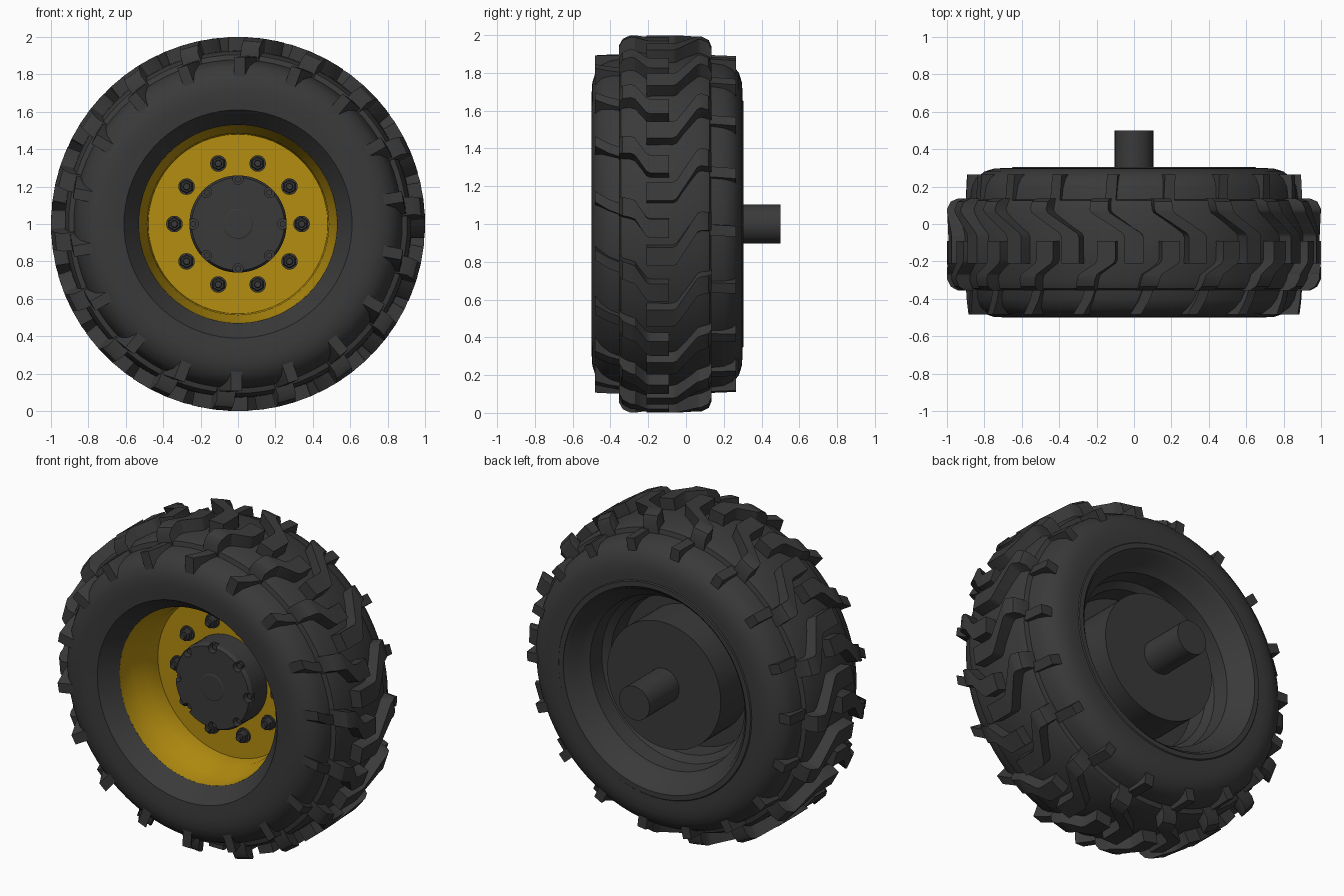
import bpy, bmesh
from math import sin, cos, pi, radians

if "Cube" in bpy.data.objects:
    bpy.data.objects.remove(bpy.data.objects["Cube"])


def material(name, rgb):
    m = bpy.data.materials.new(name)
    m.diffuse_color = (*rgb, 1)
    m.use_nodes = True
    m.node_tree.nodes["Principled BSDF"].inputs["Base Color"].default_value = m.diffuse_color
    return m


DARK = material("dark_rubber", (0.042, 0.042, 0.042))
YELLOW = material("yellow_paint", (0.46, 0.27, 0.005))
LUGS = 18
PITCH = 2 * pi / LUGS


def polar(r, t, y):
    """Point on the wheel: radius, angle from the top, position along the axle."""
    return (r * sin(t), y, 1 + r * cos(t))


def finish(bm, name, mat, angle=30):
    bmesh.ops.remove_doubles(bm, verts=bm.verts, dist=1e-5)
    bmesh.ops.recalc_face_normals(bm, faces=bm.faces)
    me = bpy.data.meshes.new(name)
    bm.to_mesh(me)
    bm.free()
    me.materials.append(mat)
    me.polygons.foreach_set("use_smooth", [True] * len(me.polygons))
    me.set_sharp_from_angle(angle=radians(angle))
    ob = bpy.data.objects.new(name, me)
    bpy.context.collection.objects.link(ob)
    return ob


def add_lathe(bm, profile, seg=64, radius=0, at=0, closed=False):
    """Revolve (r, y) points about an axle-parallel line placed at (radius, at)."""
    cx, _, cz = polar(radius, at, 0)
    rings = []
    for r, y in profile:
        rings.append([bm.verts.new((cx + r * sin(2 * pi * i / seg), y,
                                    cz + r * cos(2 * pi * i / seg))) for i in range(seg)])
    pairs = list(zip(rings, rings[1:]))
    if closed:
        pairs.append((rings[-1], rings[0]))
    else:
        bm.faces.new(rings[0])
        bm.faces.new(rings[-1])
    for a, b in pairs:
        for i in range(seg):
            j = (i + 1) % seg
            bm.faces.new((a[i], a[j], b[j], b[i]))


def lathe(name, profile, mat, seg=64, closed=False):
    bm = bmesh.new()
    add_lathe(bm, profile, seg, closed=closed)
    return finish(bm, name, mat)


def lug_row(name, stations, phase, half):
    """Ring of lugs; stations are (y, angle offset, outer radius, inner radius)."""
    bm = bmesh.new()
    for k in range(LUGS):
        base = phase + k * PITCH
        rows = []
        for y, off, ro, ri in stations:
            t = base + off
            rows.append([bm.verts.new(polar(r, t + w, y)) for r, w in
                         ((ri, -half * 1.15), (ro, -half), (ro, half), (ri, half * 1.15))])
        bm.faces.new(rows[0])
        bm.faces.new(rows[-1])
        for a, b in zip(rows, rows[1:]):
            for i in range(4):
                j = (i + 1) % 4
                bm.faces.new((a[i], a[j], b[j], b[i]))
    return finish(bm, name, DARK, 32)


# Tyre carcass
lathe("tyre_carcass", [
    (0.53, -0.39), (0.61, -0.492), (0.65, -0.495), (0.70, -0.499), (0.75, -0.496),
    (0.80, -0.48), (0.845, -0.445), (0.868, -0.40), (0.878, -0.352), (0.905, -0.345),
    (0.925, -0.30), (0.93, -0.11), (0.925, 0.08), (0.905, 0.125), (0.878, 0.132),
    (0.868, 0.20), (0.845, 0.245), (0.80, 0.28), (0.75, 0.296), (0.70, 0.299),
    (0.655, 0.298), (0.65, 0.304), (0.62, 0.304), (0.57, 0.22), (0.55, 0.1), (0.53, -0.2)],
    DARK, 80, closed=True)

# Tread: two interleaved rows of bent lugs, plus shoulder blocks
lug_row("tread_lugs_back", [
    (0.135, 0, 0.945, 0.87), (0.12, 0, 0.98, 0.88), (0.08, 0, 1, 0.9),
    (0.06, 0.01, 1, 0.9), (-0.05, 0.18, 1, 0.9), (-0.07, 0.19, 1, 0.9),
    (-0.21, 0.19, 1, 0.9)], -0.19, 0.05)
lug_row("tread_lugs_front", [
    (-0.355, -0.01, 0.945, 0.87), (-0.335, 0, 0.98, 0.88), (-0.295, 0.01, 1, 0.9),
    (-0.27, 0.02, 1, 0.9), (-0.21, 0.11, 1, 0.9), (-0.19, 0.12, 1, 0.9),
    (-0.09, 0.12, 1, 0.9)], -0.27, 0.05)
lug_row("shoulder_blocks_back", [
    (0.12, 0, 0.90, 0.84), (0.265, 0.01, 0.893, 0.80)], -0.14, 0.032)
lug_row("shoulder_blocks_front", [
    (-0.34, -0.01, 0.90, 0.84), (-0.41, -0.04, 0.897, 0.83),
    (-0.483, -0.09, 0.893, 0.79)], -0.25, 0.032)

# Rim: painted front dish and plain back barrel
lathe("rim_front", [
    (0.2, -0.09), (0.48, -0.09), (0.486, -0.20), (0.522, -0.27),
    (0.53, -0.39), (0.54, -0.39), (0.535, -0.07), (0.2, -0.07)], YELLOW, closed=True)
lathe("rim_back", [
    (0.2, -0.075), (0.2, -0.06), (0.465, -0.06), (0.475, 0.05), (0.515, 0.08), (0.525, 0.18),
    (0.565, 0.21), (0.60, 0.285), (0.62, 0.3), (0.62, 0.26), (0.57, 0.15), (0.535, -0.075)],
    DARK, closed=True)

# Brake drum and axle
lathe("brake_drum", [(0.385, -0.075), (0.385, 0.213), (0.1, 0.213)], DARK)
lathe("axle", [(0.103, 0.15), (0.103, 0.5)], DARK, 40)

# Hub cap with eight notches around its edge
hub = lathe("hub_cap", [
    (0.26, -0.08), (0.26, -0.23), (0.248, -0.25), (0.08, -0.25), (0.075, -0.253)], DARK)
bm = bmesh.new()
for i in range(8):
    add_lathe(bm, [(0.028, -0.31), (0.028, -0.21)], 16, 0.24, i * pi / 4)
cutter = finish(bm, "hub_notch_cutter", DARK)
cutter.hide_render = True
cutter.hide_set(True)
cut = hub.modifiers.new("notches", 'BOOLEAN')
cut.object = cutter
cut.operation = 'DIFFERENCE'
cut.solver = 'EXACT'
hub.data.polygons.foreach_set("use_smooth", [False] * len(hub.data.polygons))
bm = bmesh.new()
for i in range(8):
    add_lathe(bm, [(0.017, -0.20), (0.017, -0.228)], 6, 0.238, i * pi / 4)
finish(bm, "hub_bolts", DARK)

# Ten wheel nuts: washer, hex nut and stud
bm = bmesh.new()
for i in range(10):
    a = pi / 2 + i * pi / 5
    add_lathe(bm, [(0.044, -0.085), (0.044, -0.102)], 20, 0.34, a)
    add_lathe(bm, [(0.037, -0.10), (0.037, -0.125), (0.031, -0.132)], 6, 0.34, a)
    add_lathe(bm, [(0.02, -0.125), (0.02, -0.145), (0.016, -0.15)], 12, 0.34, a)
finish(bm, "wheel_nuts", DARK)
